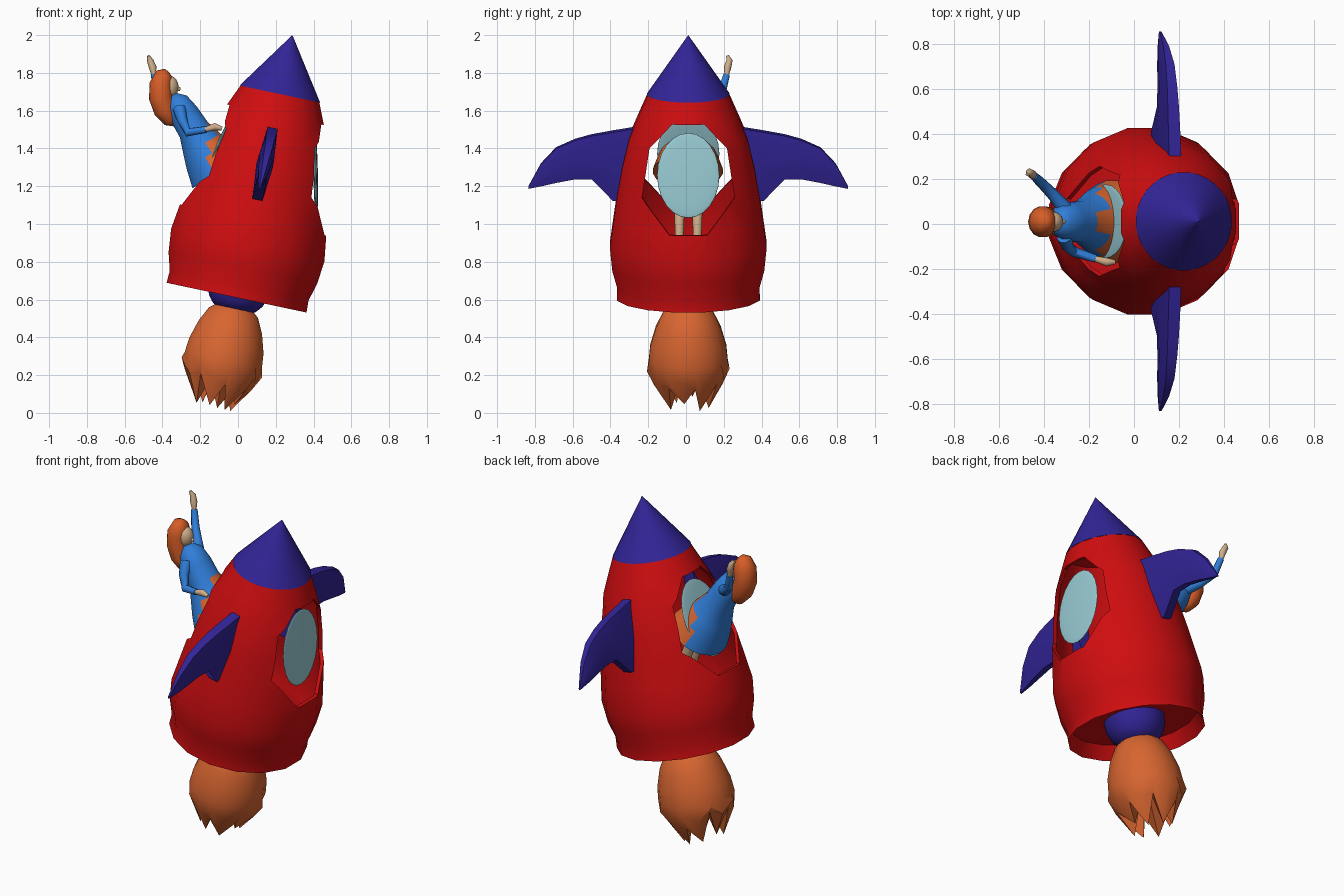
import bpy, math, random
from mathutils import Matrix, Vector

if "Cube" in bpy.data.objects:
    bpy.data.objects.remove(bpy.data.objects["Cube"], do_unlink=True)

random.seed(4)
# The whole ship leans towards +x
LEAN = Matrix.Translation((-0.0075, 0.012, 0.61)) @ Matrix.Rotation(math.radians(12), 4, 'Y')
UPRIGHT = Matrix.Identity(4)


def material(name, r, g, b):
    m = bpy.data.materials.new(name)
    m.use_nodes = True
    m.diffuse_color = (r, g, b, 1)
    m.node_tree.nodes["Principled BSDF"].inputs["Base Color"].default_value = (r, g, b, 1)
    return m


red = material("hull red", 0.62, 0.004, 0.005)
indigo = material("fin indigo", 0.032, 0.018, 0.31)
flame_orange = material("flame orange", 0.68, 0.13, 0.03)
hair_orange = material("hair orange", 0.68, 0.11, 0.02)
blue = material("dress blue", 0.03, 0.21, 0.7)
skin = material("skin", 0.62, 0.42, 0.25)
cyan = material("glass cyan", 0.32, 0.6, 0.66)


def smooth(ob, angle=35):
    bpy.ops.object.select_all(action='DESELECT')
    ob.select_set(True)
    bpy.context.view_layer.objects.active = ob
    bpy.ops.object.shade_smooth_by_angle(angle=math.radians(angle))


def loft(name, rings, mat, matrix=UPRIGHT, angle=35):
    """Skin a row of equal-length rings and cap both ends."""
    n = len(rings[0])
    verts = [v for ring in rings for v in ring]
    faces = [list(range(n))[::-1], [len(verts) - n + i for i in range(n)]]
    for k in range(len(rings) - 1):
        for i in range(n):
            j = (i + 1) % n
            faces.append([k * n + i, k * n + j, k * n + n + j, k * n + n + i])
    mesh = bpy.data.meshes.new(name)
    mesh.from_pydata(verts, [], faces)
    ob = bpy.data.objects.new(name, mesh)
    bpy.context.collection.objects.link(ob)
    if mat:
        mesh.materials.append(mat)
    ob.matrix_world = matrix
    bpy.context.view_layer.update()
    bpy.ops.object.select_all(action='DESELECT')
    ob.select_set(True)
    bpy.context.view_layer.objects.active = ob
    bpy.ops.object.mode_set(mode='EDIT')
    bpy.ops.mesh.select_all(action='SELECT')
    bpy.ops.mesh.normals_make_consistent(inside=False)
    bpy.ops.object.mode_set(mode='OBJECT')
    smooth(ob, angle)
    return ob


def circle(r, z, n):
    return [Vector((r * math.cos(a), r * math.sin(a), z))
            for a in ((i + 0.5) * math.tau / n for i in range(n))]


def tube(name, stations, mat, n=10, widen=1.0):
    """Tapered limb through (x, y, z, radius) stations."""
    pts = [Vector(s[:3]) for s in stations]
    rings = []
    for i, p in enumerate(pts):
        d = (pts[min(i + 1, len(pts) - 1)] - pts[max(i - 1, 0)]).normalized()
        side = (Vector((0, 1, 0)) - d * d.y).normalized()
        other = d.cross(side)
        r = stations[i][3]
        rings.append([p + side * v.x * widen + other * v.y for v in circle(r, 0, n)])
    return loft(name, rings, mat, angle=60)


def ball(name, loc, scale, mat, matrix=UPRIGHT, turn=0):
    bpy.ops.mesh.primitive_uv_sphere_add(segments=24, ring_count=12)
    ob = bpy.context.object
    ob.name = name
    ob.matrix_world = (matrix @ Matrix.Translation(loc) @ Matrix.Rotation(turn, 4, 'Y')
                       @ Matrix.Diagonal((*scale, 1)))
    ob.data.materials.append(mat)
    smooth(ob, 60)
    return ob


# Hull: hollow 16-sided body with a flared lower band and recessed floor
hull_profile = [(0.02, 0.08), (0.35, 0.08), (0.386, 0.0), (0.383, 0.065), (0.41, 0.16), (0.423, 0.285),
                (0.403, 0.425), (0.382, 0.57), (0.355, 0.72), (0.318, 0.87),
                (0.267, 0.99), (0.217, 1.104), (0.02, 1.104)]
hull = loft("hull", [circle(r, u, 16) for r, u in hull_profile], red, LEAN)
shell = hull.modifiers.new("shell", 'SOLIDIFY')
shell.thickness = 0.02
shell.offset = -1

# Eight-sided openings through both flanks
half = [(0.1, 0.42), (0.245, 0.6), (0.205, 0.86), (0.085, 0.99)]
outline = half + [(-y, u) for y, u in reversed(half)]
cutter = loft("opening_cutter", [[Vector((x, y, u)) for y, u in outline] for x in (-0.7, 0.7)],
              None, LEAN)
cutter.hide_render = True
cut = hull.modifiers.new("openings", 'BOOLEAN')
cut.object = cutter
cut.operation = 'DIFFERENCE'
cut.solver = 'EXACT'
bpy.context.view_layer.update()
baked = bpy.data.meshes.new_from_object(hull.evaluated_get(bpy.context.evaluated_depsgraph_get()))
hull.modifiers.clear()
hull.data = baked
bpy.data.objects.remove(cutter, do_unlink=True)
smooth(hull)

# Oval panes set into both openings
for side, label in ((1, "left"), (-1, "right")):
    ball(label + "_pane", (side * 0.275, 0, 0.72), (0.012, 0.165, 0.225), cyan, LEAN,
         -side * math.radians(13))

# Nose cone and nozzle
loft("nose_cone", [circle(r, u, 32) for r, u in ((0.219, 1.102), (0.11, 1.261), (0.001, 1.42))],
     indigo, LEAN)
loft("nozzle", [circle(r, u, 24) for r, u in
                ((0.17, 0.085), (0.165, 0.03), (0.145, -0.02), (0.115, -0.055), (0.08, -0.07))],
     indigo, LEAN, 50)

# Swept fins: (distance out, top, bottom, half thickness)
fin_stations = [(0.28, 0.92, 0.53, 0.045), (0.4, 0.9, 0.53, 0.045), (0.51, 0.88, 0.645, 0.042),
                (0.6, 0.855, 0.645, 0.038), (0.7, 0.81, 0.625, 0.033), (0.78, 0.725, 0.605, 0.022),
                (0.845, 0.605, 0.59, 0.006)]
for side, label in ((1, "back"), (-1, "front")):
    rings = []
    for y, top, low, t in fin_stations:
        mid = (top + low) / 2
        section = [(t * 0.6, top), (t, mid), (t * 0.6, low), (-t * 0.6, low), (-t, mid), (-t * 0.6, top)]
        rings.append([Vector((x, side * y, u)) for x, u in section])
    loft(label + "_fin", rings, indigo, LEAN, 60)

# Exhaust flame with a ragged lower edge
N = 16
flame = [circle(r, u, N) for r, u in
         ((0.09, -0.045), (0.135, -0.08), (0.175, -0.16), (0.205, -0.26), (0.213, -0.34))]
tips = []
for i, v in enumerate(circle(1, 0, N)):
    r, u = (0.11, -0.6 + random.uniform(0, 0.05)) if i % 2 else (0.185, -0.42 + random.uniform(-0.06, 0.03))
    tips.append(Vector((v.x * r, v.y * r, u)))
flame += [[a.lerp(b, 0.4) + Vector((a.x, a.y, 0)) * 0.1 for a, b in zip(flame[-1], tips)],
          tips, circle(0.03, -0.36, N)]
loft("flame", flame, flame_orange, LEAN)

# Passenger leaning out: bell-shaped dress with a coloured hem
dress = tube("dress", [(-0.35, 0.01, 1.68, 0.025), (-0.325, 0.01, 1.645, 0.065),
                       (-0.285, 0.01, 1.58, 0.08), (-0.235, 0.01, 1.5, 0.085),
                       (-0.19, 0.01, 1.42, 0.115), (-0.155, 0.01, 1.365, 0.14),
                       (-0.1, 0.01, 1.28, 0.17)], blue, 20, 1.1)
dress.data.materials.append(flame_orange)
for face in dress.data.polygons:
    if face.center.x > -0.14:
        face.material_index = 1

# Head and long hair
tube("neck", [(-0.34, 0.01, 1.65, 0.025), (-0.365, 0.01, 1.71, 0.025)], skin)
ball("head", (-0.362, 0.01, 1.725), (0.047, 0.045, 0.06), skin)
ball("nose", (-0.314, 0.01, 1.715), (0.01, 0.009, 0.012), skin)
tube("hair", [(-0.375, 0.01, 1.812, 0.015), (-0.39, 0.01, 1.795, 0.045), (-0.405, 0.01, 1.74, 0.063),
              (-0.408, 0.01, 1.67, 0.064), (-0.385, 0.01, 1.6, 0.06), (-0.355, 0.01, 1.55, 0.042),
              (-0.325, 0.01, 1.525, 0.012)], hair_orange, 14, 1.1)

# Waving arm and resting arm
tube("waving_sleeve", [(-0.31, 0.07, 1.61, 0.035), (-0.36, 0.13, 1.64, 0.027),
                       (-0.42, 0.19, 1.7, 0.023), (-0.445, 0.215, 1.79, 0.018)], blue)
tube("waving_hand", [(-0.445, 0.215, 1.785, 0.012), (-0.452, 0.22, 1.83, 0.02),
                     (-0.465, 0.23, 1.865, 0.017), (-0.475, 0.22, 1.89, 0.008)], skin)
tube("resting_sleeve", [(-0.31, -0.055, 1.61, 0.035), (-0.295, -0.1, 1.55, 0.027),
                        (-0.265, -0.125, 1.485, 0.024), (-0.17, -0.155, 1.5, 0.018)], blue)
tube("resting_hand", [(-0.175, -0.154, 1.5, 0.013), (-0.12, -0.17, 1.515, 0.02),
                      (-0.085, -0.17, 1.505, 0.01)], skin)

# Legs inside the cabin
for y, label in ((0.06, "left"), (-0.035, "right")):
    tube(label + "_leg", [(-0.1, y, 1.28, 0.035), (-0.03, y, 1.1, 0.03), (0.0, y, 0.95, 0.024),
                          (0.0, y, 0.8, 0.02), (0.04, y, 0.76, 0.015)], skin)
